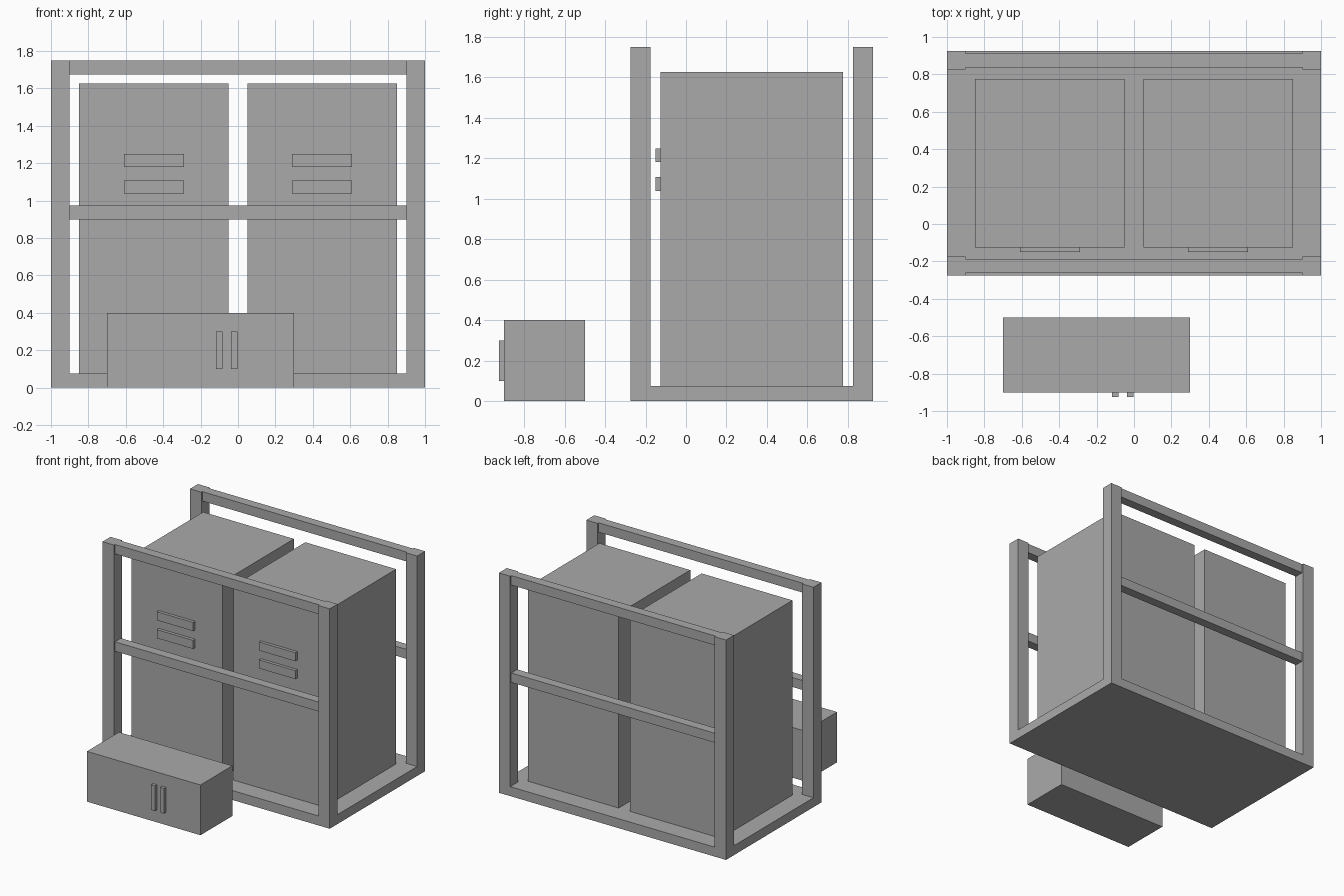
import bpy

if "Cube" in bpy.data.objects:
    bpy.data.objects.remove(bpy.data.objects["Cube"])

# One flat grey for everything
grey = bpy.data.materials.new("plain grey")
grey.diffuse_color = (0.4, 0.4, 0.4, 1)
grey.use_nodes = True
grey.node_tree.nodes["Principled BSDF"].inputs["Base Color"].default_value = grey.diffuse_color


def box(name, x, y, z):
    """Box given by its (min, max) extent on each axis."""
    verts = [(a, b, c) for a in x for b in y for c in z]
    faces = [(0, 1, 3, 2), (4, 6, 7, 5), (0, 4, 5, 1),
             (2, 3, 7, 6), (0, 2, 6, 4), (1, 5, 7, 3)]
    mesh = bpy.data.meshes.new(name)
    mesh.from_pydata(verts, [], faces)
    mesh.materials.append(grey)
    obj = bpy.data.objects.new(name, mesh)
    bpy.context.collection.objects.link(obj)
    return obj


def span(centre, size):
    return (centre - size / 2, centre + size / 2)


# Base slab
box("base", (-1, 1), (-0.275, 0.925), (0, 0.075))

# Open frames at the front and back: two posts and two rails each
for side, y in (("front", -0.225), ("back", 0.875)):
    for end, x in (("left", -0.95), ("right", 0.95)):
        box(f"{side}_{end}_post", span(x, 0.1), span(y, 0.1), (0.075, 1.75))
    for level, z in (("middle", 0.9375), ("top", 1.7125)):
        box(f"{side}_{level}_rail", (-0.9, 0.9), span(y, 0.075), span(z, 0.075))

# Twin cabinets, each with two raised slats on the front
for end, x in (("left", -0.45), ("right", 0.45)):
    box(f"{end}_cabinet", span(x, 0.8), (-0.125, 0.775), (0.075, 1.625))
    for level, z in (("lower", 1.0725), ("upper", 1.215)):
        box(f"{end}_{level}_slat", span(x, 0.32), (-0.15, -0.125), span(z, 0.068))

# Separate low box with two upright handles
box("low_box", (-0.7, 0.3), (-0.9, -0.5), (0, 0.4))
for end, x in (("left", -0.1), ("right", -0.02)):
    box(f"{end}_handle", span(x, 0.033), (-0.925, -0.9), (0.1, 0.3))
